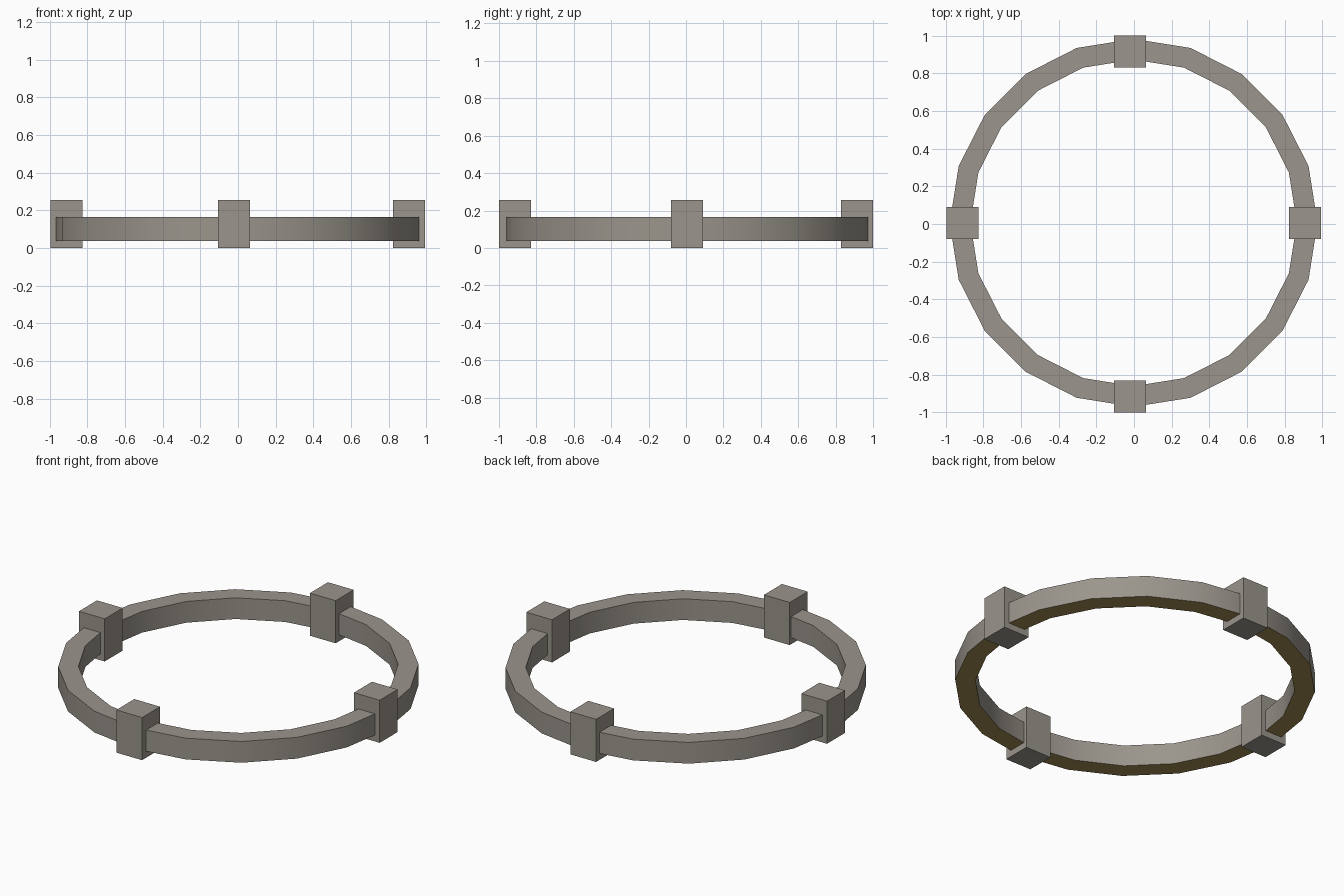
import bpy, bmesh, math

if "Cube" in bpy.data.objects:
    bpy.data.objects.remove(bpy.data.objects["Cube"])


def material(name, colour):
    mat = bpy.data.materials.new(name)
    mat.diffuse_color = (*colour, 1)
    mat.use_nodes = True
    mat.node_tree.nodes["Principled BSDF"].inputs["Base Color"].default_value = mat.diffuse_color
    return mat


stone = material("warm grey stone", (0.325, 0.30, 0.262))
ochre = material("dark ochre", (0.35, 0.26, 0.08))


def finish(name, bm, *mats):
    bmesh.ops.recalc_face_normals(bm, faces=bm.faces)
    mesh = bpy.data.meshes.new(name)
    bm.to_mesh(mesh)
    bm.free()
    for mat in mats:
        mesh.materials.append(mat)
    obj = bpy.data.objects.new(name, mesh)
    bpy.context.collection.objects.link(obj)
    return obj


# Twenty-sided ring with a rectangular section and an ochre underside
SIDES = 20
section = [(0.867, 0.038), (0.977, 0.038), (0.977, 0.165), (0.867, 0.165)]
bm = bmesh.new()
loops = []
for i in range(SIDES):
    a = math.tau * i / SIDES
    loops.append([bm.verts.new((r * math.cos(a) - 0.002, r * math.sin(a) + 0.006, z))
                  for r, z in section])
for i in range(SIDES):
    a, b = loops[i], loops[(i + 1) % SIDES]
    for j in range(4):
        k = (j + 1) % 4
        face = bm.faces.new((a[j], b[j], b[k], a[k]))
        face.material_index = 1 if j == 0 else 0
ring = finish("ring", bm, stone, ochre)
bpy.context.view_layer.objects.active = ring
ring.select_set(True)
bpy.ops.object.shade_smooth_by_angle(angle=math.radians(30))

# Four square blocks around the ring
blocks = {
    "front_block": (-0.02, -0.915),
    "back_block": (-0.02, 0.915),
    "left_block": (-0.912, 0.006),
    "right_block": (0.908, 0.006),
}
for name, (x, y) in blocks.items():
    bm = bmesh.new()
    bmesh.ops.create_cube(bm, size=1)
    bmesh.ops.scale(bm, vec=(0.17, 0.17, 0.255), verts=bm.verts)
    bmesh.ops.translate(bm, vec=(x, y, 0.1275), verts=bm.verts)
    finish(name, bm, stone)
